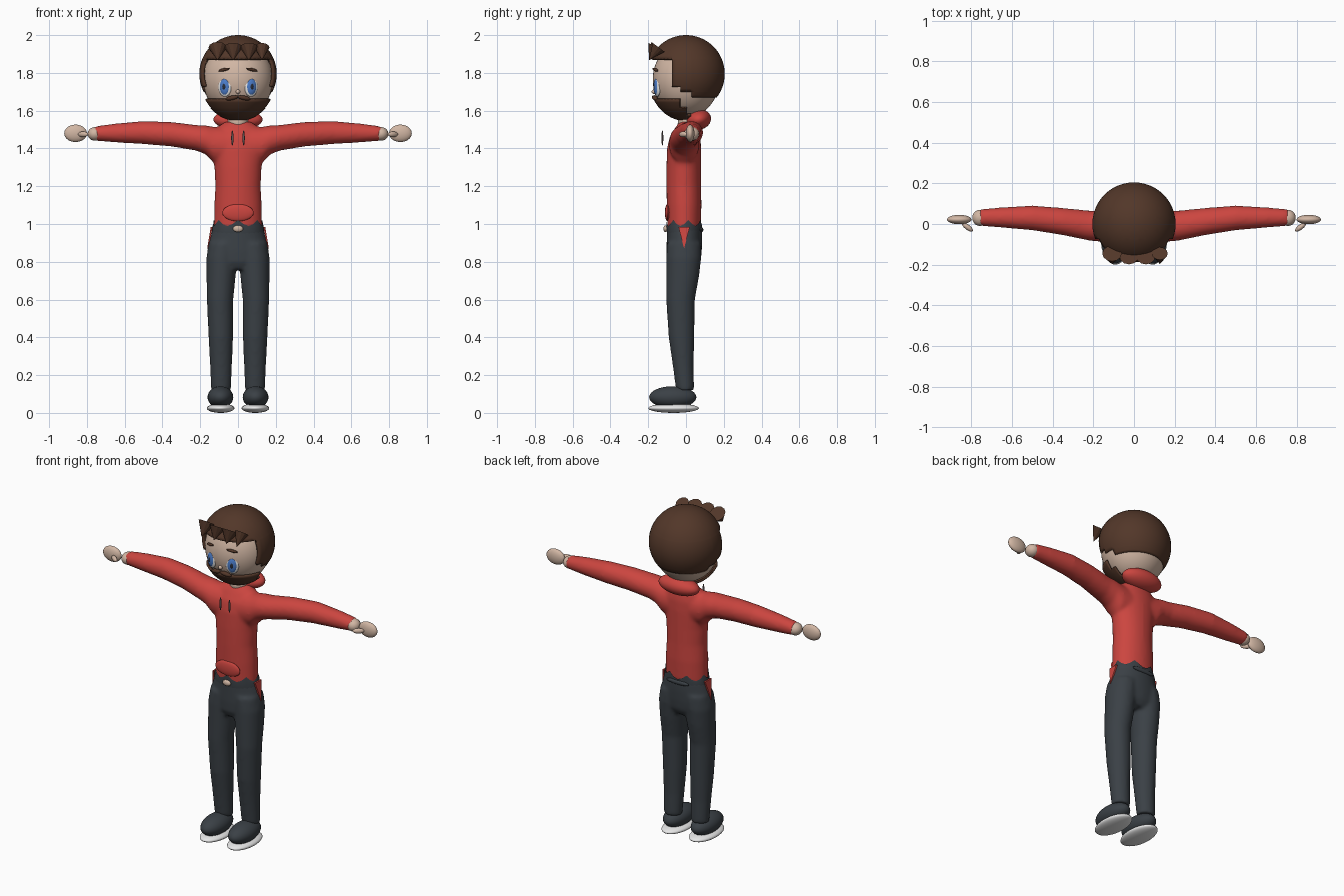
import bpy, bmesh, math
from mathutils import Matrix, Vector, Euler

if "Cube" in bpy.data.objects:
    bpy.data.objects.remove(bpy.data.objects["Cube"])


def mat(name, r, g, b):
    m = bpy.data.materials.new(name)
    m.diffuse_color = (r, g, b, 1)
    m.use_nodes = True
    m.node_tree.nodes["Principled BSDF"].inputs["Base Color"].default_value = m.diffuse_color
    return m


RED = mat("hoodie_red", .60, .06, .05)
DARK = mat("charcoal", .043, .052, .061)
HAIR = mat("brown", .085, .038, .022)
SKIN = mat("skin", .64, .47, .37)
WHITE = mat("white", .82, .82, .82)
BLUE = mat("iris_blue", .07, .20, .58)
BLACK = mat("pupil", .02, .025, .04)
GREY = mat("string_grey", .13, .10, .10)


def finish(bm, name, material, smooth=True):
    bmesh.ops.recalc_face_normals(bm, faces=bm.faces)
    for f in bm.faces:
        f.smooth = smooth
    me = bpy.data.meshes.new(name)
    bm.to_mesh(me)
    bm.free()
    me.materials.append(material)
    ob = bpy.data.objects.new(name, me)
    bpy.context.collection.objects.link(ob)
    return ob


def ball_mesh(c, r, rot=(0, 0, 0), u=32, v=20):
    bm = bmesh.new()
    m = Matrix.Translation(c) @ Euler(rot).to_matrix().to_4x4() @ Matrix.Diagonal((*r, 1))
    bmesh.ops.create_uvsphere(bm, u_segments=u, v_segments=v, radius=1, matrix=m)
    return bm


def ball(name, c, r, material, rot=(0, 0, 0), u=32, v=20):
    return finish(ball_mesh(c, r, rot, u, v), name, material)


def loft(bm, rings, place, n=28):
    """Closed tube through elliptical rings; place(ring, cos, sin) gives a point."""
    loops = []
    for ring in rings:
        loops.append([bm.verts.new(place(ring, math.cos(2 * math.pi * i / n),
                                         math.sin(2 * math.pi * i / n))) for i in range(n)])
    for a, b in zip(loops, loops[1:]):
        for i in range(n):
            bm.faces.new((a[i], a[(i + 1) % n], b[(i + 1) % n], b[i]))
    bm.faces.new(loops[0])
    bm.faces.new(loops[-1])


def fuse(ob, size=.01, steps=8):
    """Melt overlapping tubes into one smooth garment."""
    m = ob.modifiers.new("fuse", 'REMESH')
    m.mode = 'VOXEL'
    m.voxel_size = size
    m.use_smooth_shade = True
    s = ob.modifiers.new("soften", 'SMOOTH')
    s.factor = .5
    s.iterations = steps


def cut_shell(name, c, r, planes, keep, thick):
    """Sphere sliced along planes, keeping faces that pass the rule."""
    bm = ball_mesh(c, r, u=48, v=32)
    for co, no in planes:
        bmesh.ops.bisect_plane(bm, geom=bm.verts[:] + bm.edges[:] + bm.faces[:],
                               plane_co=co, plane_no=no)
    drop = [f for f in bm.faces if not keep(f.calc_center_median())]
    bmesh.ops.delete(bm, geom=drop, context='FACES')
    ob = finish(bm, name, HAIR)
    s = ob.modifiers.new("thickness", 'SOLIDIFY')
    s.thickness = thick
    s.offset = -1
    bpy.context.view_layer.objects.active = ob
    ob.select_set(True)
    bpy.ops.object.shade_smooth_by_angle(angle=math.radians(40))
    ob.select_set(False)


def zp(z):
    return (0, 0, z), (0, 0, 1)


def yp(y):
    return (0, y, 0), (0, 1, 0)


# Hoodie: torso and both sleeves
bm = bmesh.new()
loft(bm, [(.97, -.01, .128, .088), (1.1, -.01, .126, .092), (1.2, -.012, .12, .092),
          (1.3, -.012, .125, .092), (1.4, -.01, .14, .09), (1.46, -.005, .14, .082),
          (1.51, .005, .115, .062), (1.54, .01, .07, .045)],
     lambda q, c, s: (q[2] * c, q[1] + q[3] * s, q[0]))
for sx in (-1, 1):
    loft(bm, [(.05, -.01, 1.41, .08, .10), (.13, -.01, 1.42, .08, .095),
              (.17, -.01, 1.445, .077, .077), (.22, -.008, 1.456, .074, .068),
              (.35, .012, 1.475, .067, .065), (.5, .03, 1.484, .061, .061),
              (.65, .032, 1.482, .05, .05), (.76, .032, 1.479, .041, .038)],
         lambda q, c, s: (sx * q[0], q[1] + q[3] * c, q[2] + q[4] * s))
fuse(finish(bm, "hoodie", RED))

# Trousers: hips and both legs
bm = bmesh.new()
loft(bm, [(.76, -.015, .10, .07), (.8, -.012, .155, .09), (.86, -.01, .163, .094),
          (.92, -.008, .15, .094), (.96, -.008, .139, .093), (.985, -.008, .133, .092)],
     lambda q, c, s: (q[2] * c, q[1] + q[3] * s, q[0]))
for sx in (-1, 1):
    loft(bm, [(.12, -.005, .09, .053, .048), (.25, -.015, .09, .058, .055),
              (.4, -.024, .091, .065, .068), (.6, -.029, .095, .07, .076),
              (.72, -.018, .09, .077, .087), (.82, -.012, .085, .083, .093),
              (.9, -.01, .075, .08, .09)],
         lambda q, c, s: (sx * (q[2] + q[3] * c), q[1] + q[4] * s, q[0]))
fuse(finish(bm, "trousers", DARK))

# Waistband with ragged upper edge
bm = bmesh.new()
n = 28
rows = [[], [], []]
for i in range(n):
    c, s = math.cos(2 * math.pi * i / n), math.sin(2 * math.pi * i / n)
    top = 1.022 if i % 4 == 1 else (.99 if i % 2 else 1.0)
    for row, (z, rx, ry) in zip(rows, ((.95, .139, .092), (.985, .136, .095), (top, .131, .094))):
        row.append(bm.verts.new((rx * c, -.009 + ry * s, z)))
for a, b in zip(rows, rows[1:]):
    for i in range(n):
        bm.faces.new((a[i], a[(i + 1) % n], b[(i + 1) % n], b[i]))
finish(bm, "waistband", DARK)

# Side gussets, belt details, front pocket, drawstrings, hood
for sx in (-1, 1):
    bm = bmesh.new()
    pts = [(.144, -.04, .985), (.144, .02, .985), (.1635, -.01, .87)]
    a, b = ([bm.verts.new((sx * (x - d), y, z)) for x, y, z in pts] for d in (0, .009))
    bm.faces.new(a)
    bm.faces.new(b)
    for i in range(3):
        bm.faces.new((a[i], a[(i + 1) % 3], b[(i + 1) % 3], b[i]))
    finish(bm, "side_gusset", RED, False)
    ball("drawstring", (sx * .03, -.125, 1.455), (.006, .005, .04), GREY, u=12, v=10)
ball("buckle", (0, -.108, .975), (.027, .012, .018), SKIN, u=16, v=10)
ball("back_belt_patch", (0, .08, .97), (.075, .012, .014), DARK, u=24, v=10)
ball("front_pocket", (0, -.098, 1.06), (.083, .014, .045), RED)
ball("hood", (0, .066, 1.553), (.13, .067, .054), RED, rot=(.2, 0, 0))

# Hands and feet
for sx in (-1, 1):
    ball("wrist", (sx * .758, .03, 1.477), (.038, .04, .036), SKIN, u=20, v=14)
    ball("hand", (sx * .86, .022, 1.48), (.06, .023, .046), SKIN)
    ball("thumb", (sx * .82, -.015, 1.475), (.033, .013, .015), SKIN,
         rot=(0, 0, sx * .65), u=16, v=10)
    ball("shoe_upper", (sx * .093, -.07, .083), (.068, .125, .058), DARK)
    ball("sole", (sx * .092, -.066, .025), (.073, .134, .025), WHITE)

# Head and neck
bm = bmesh.new()
loft(bm, [(1.48, .055), (1.6, .052)], lambda q, c, s: (q[1] * c, .01 + q[1] * s, q[0]))
finish(bm, "neck", SKIN)
ball("head", (0, 0, 1.765), (.185, .176, .2), SKIN, u=48, v=32)
ball("nose", (0, -.168, 1.70), (.012, .014, .012), SKIN, u=16, v=10)

# Hair cap, cut away around the face and nape
cut_shell("hair", (0, 0, 1.795), (.205, .205, .205),
          [zp(1.875), zp(1.725), zp(1.70), zp(1.67), yp(-.075), yp(-.03), yp(.03)],
          lambda p: p.z > 1.875 or (p.y > -.075 and p.z > 1.725)
          or (p.y > -.03 and p.z > 1.70) or (p.y > .03 and p.z > 1.67), .015)

# Beard with stepped jawline
cut_shell("beard", (0, 0, 1.765), (.19, .183, .208),
          [zp(1.665), zp(1.62), zp(1.585), yp(-.03), yp(.005), yp(.025)],
          lambda p: p.z < 1.665 and (p.y < -.03 or (p.y < .005 and p.z < 1.62)
                                     or (p.y < .025 and p.z < 1.585)), .012)

# Fringe spikes pointing down over the forehead
for x in (-.108, -.025, .058, .127):
    k = .82 if x > .1 else 1
    tip = Vector((x, -.196, 1.867))
    base = Vector((x, -.157 + (.012 if abs(x) > .1 else 0), 1.935))
    d = tip - base
    bm = bmesh.new()
    bmesh.ops.create_cone(bm, cap_ends=True, segments=12, radius1=.048 * k, radius2=0,
                          depth=d.length,
                          matrix=Matrix.Translation((tip + base) / 2)
                          @ d.to_track_quat('Z', 'Y').to_matrix().to_4x4())
    finish(bm, "fringe_spike", HAIR, False)

# Eyes, brows and moustache halves
for sx in (-1, 1):
    yaw = sx * .35
    out = Vector((math.sin(yaw), -math.cos(yaw), 0))
    at = Vector((sx * .069, -.152, 1.727))
    ball("eye_white", at, (.037, .014, .053), WHITE, (0, 0, yaw))
    ball("iris", at + out * .006, (.027, .0125, .043), BLUE, (0, 0, yaw))
    ball("pupil", at + out * .011, (.013, .0095, .022), BLACK, (0, 0, yaw), 20, 12)
    ball("eyebrow", (sx * .074, -.162, 1.817), (.033, .009, .008), HAIR,
         (0, sx * .2, sx * .4), 16, 10)
    ball("moustache", (sx * .032, -.165, 1.668), (.036, .014, .012), HAIR,
         (0, sx * .2, sx * .2), 16, 10)
